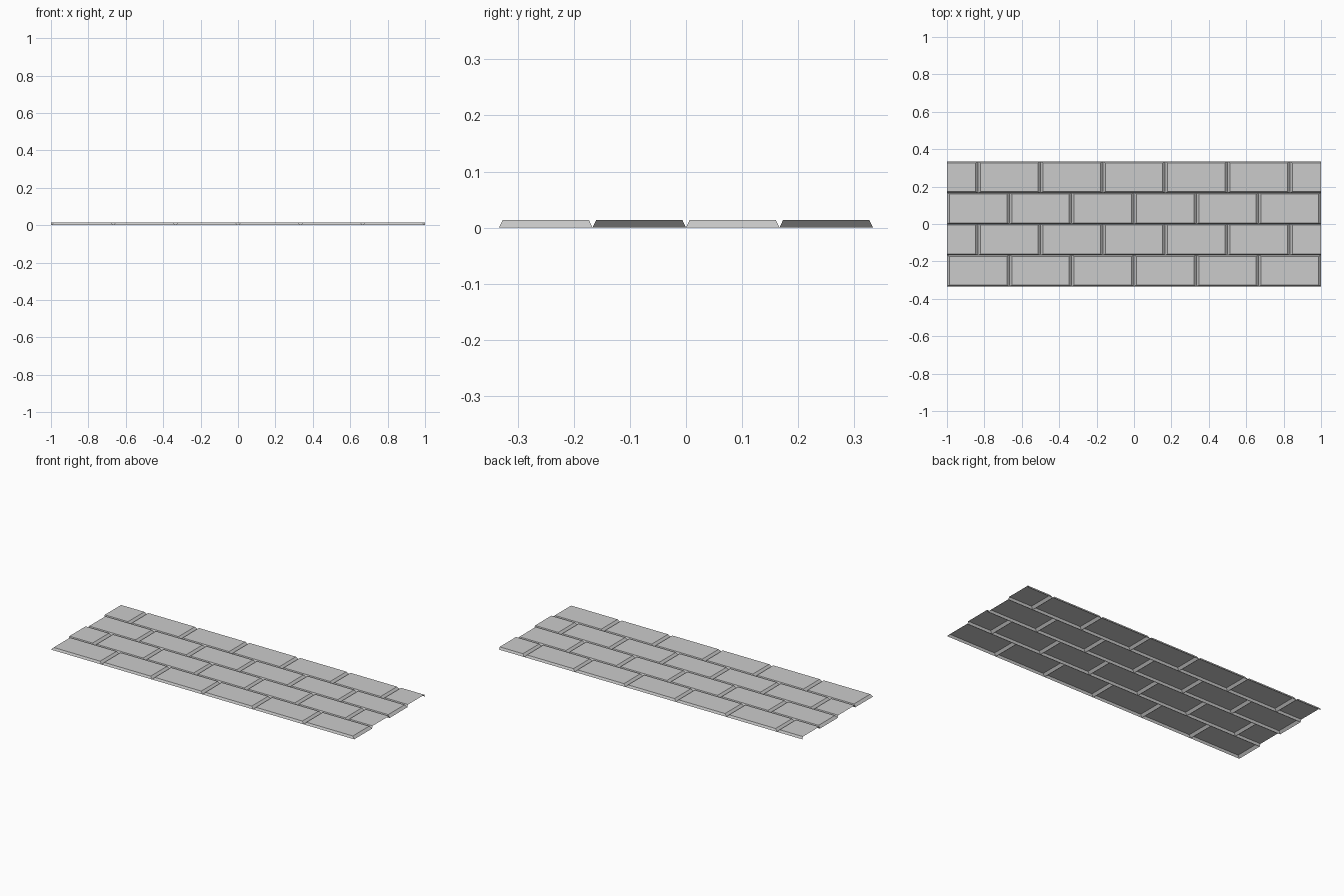
import bpy, bmesh

if "Cube" in bpy.data.objects:
    bpy.data.objects.remove(bpy.data.objects["Cube"])

H = 0.0138           # brick height
BX, BY = 0.0135, 0.0065  # bevel run along x and y
L, W = 1 / 3, 1 / 6  # brick length and row depth


def brick(bm, x0, x1, y0, y1, left=True, right=True):
    """Open-bottomed brick face with sloped sides; cut ends stay open."""
    tx0 = x0 + (BX if left else 0)
    tx1 = x1 - (BX if right else 0)
    base = [bm.verts.new(p) for p in
            ((x0, y0, 0), (x1, y0, 0), (x1, y1, 0), (x0, y1, 0))]
    top = [bm.verts.new(p) for p in
           ((tx0, y0 + BY, H), (tx1, y0 + BY, H), (tx1, y1 - BY, H), (tx0, y1 - BY, H))]
    bm.faces.new(top)
    for i, on in enumerate((True, right, True, left)):
        if on:
            j = (i + 1) % 4
            bm.faces.new((base[i], base[j], top[j], top[i]))


# Four courses in running bond, half bricks ending the offset ones
for row in range(4):
    bm = bmesh.new()
    y0 = -2 * W + row * W
    shift = L / 2 if row % 2 else 0
    for i in range(7 if row % 2 else 6):
        a = -1 - shift + i * L
        b = a + L
        brick(bm, max(a, -1), min(b, 1), y0, y0 + W,
              left=a > -1.01, right=b < 1.01)
    bmesh.ops.remove_doubles(bm, verts=bm.verts, dist=1e-5)
    name = f"brick_course_{row + 1}"
    me = bpy.data.meshes.new(name)
    bm.to_mesh(me)
    bm.free()
    bpy.context.collection.objects.link(bpy.data.objects.new(name, me))
